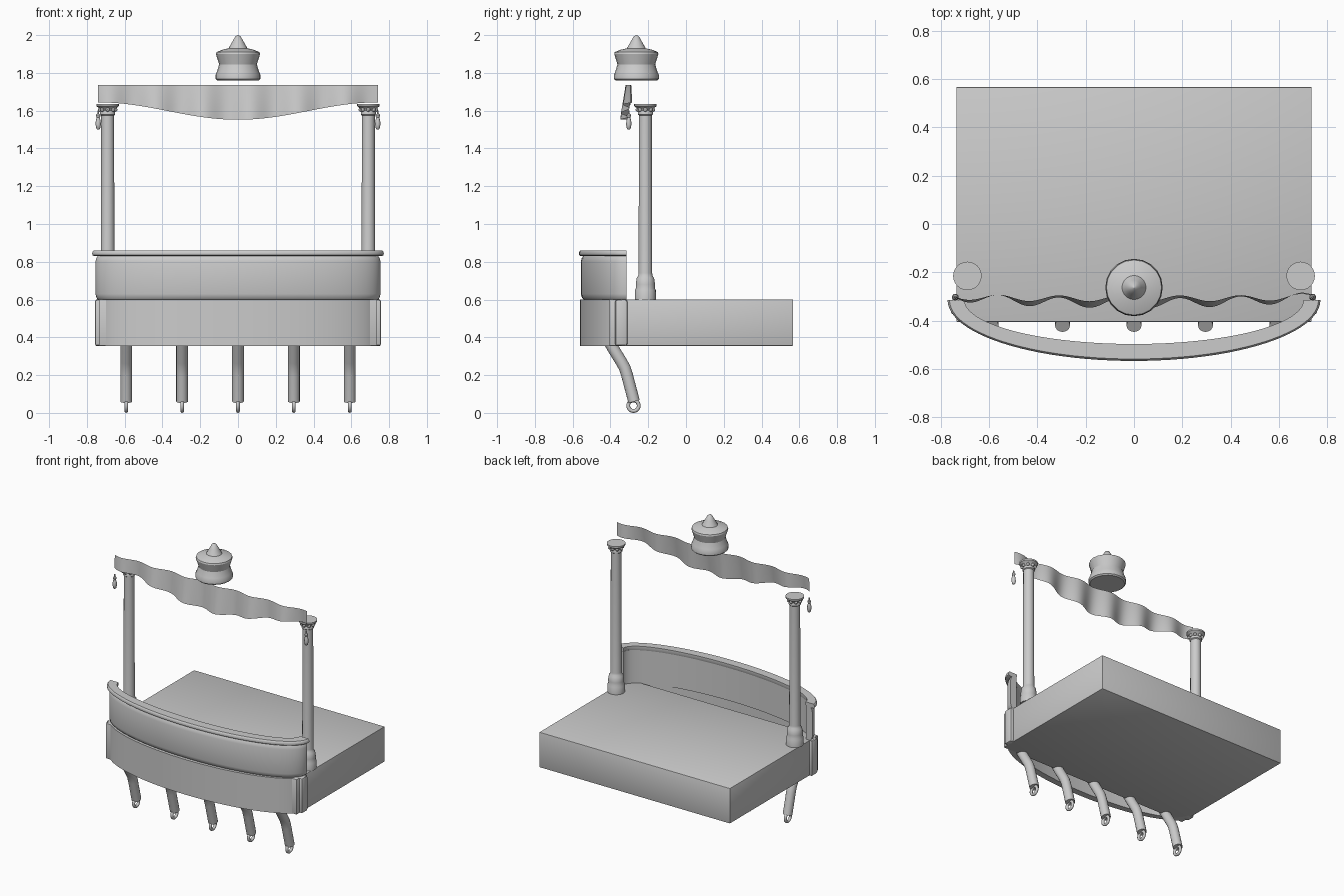
import bpy, bmesh, math
from mathutils import Vector

cube = bpy.data.objects.get("Cube")
if cube:
    bpy.data.objects.remove(cube, do_unlink=True)

GREY = (0.6, 0.6, 0.6, 1)
grey = bpy.data.materials.new("light grey")
grey.use_nodes = True
grey.diffuse_color = GREY
grey.node_tree.nodes["Principled BSDF"].inputs["Base Color"].default_value = GREY


def finish(bm, name, angle=40):
    """Turn a bmesh into a shaded object."""
    if angle:
        bmesh.ops.recalc_face_normals(bm, faces=bm.faces)
    mesh = bpy.data.meshes.new(name)
    bm.to_mesh(mesh)
    bm.free()
    mesh.materials.append(grey)
    obj = bpy.data.objects.new(name, mesh)
    bpy.context.collection.objects.link(obj)
    bpy.ops.object.select_all(action='DESELECT')
    obj.select_set(True)
    bpy.context.view_layer.objects.active = obj
    bpy.ops.object.shade_smooth_by_angle(angle=math.radians(angle or 80))
    return obj


def loft(bm, rings, closed=True, caps=True):
    """Bridge a list of point rings with quads."""
    rows = [[bm.verts.new(p) for p in ring] for ring in rings]
    n = len(rows[0])
    for a, b in zip(rows, rows[1:]):
        for i in range(n if closed else n - 1):
            j = (i + 1) % n
            bm.faces.new((a[i], a[j], b[j], b[i]))
    if caps:
        bm.faces.new(rows[0])
        bm.faces.new(rows[-1])


def turn(bm, x, y, profile, sides=24):
    """Lathe a (radius, z) profile round a vertical axis."""
    steps = [2 * math.pi * i / sides for i in range(sides)]
    loft(bm, [[(x + r * math.cos(t), y + r * math.sin(t), z) for t in steps]
              for r, z in profile])


def bow(name, a, b, profile, cy=-0.315, steps=48):
    """Sweep an (inset, z) section round the bowed front."""
    bm = bmesh.new()
    rings = []
    for i in range(steps + 1):
        t = math.pi * (1 + i / steps)
        rings.append([((a - d) * math.cos(t), cy + (b - d) * math.sin(t), z)
                      for d, z in profile])
    loft(bm, rings)
    return finish(bm, name)


def block(name, lo, hi, bevel):
    bm = bmesh.new()
    bmesh.ops.create_cube(bm, size=1)
    lo, hi = Vector(lo), Vector(hi)
    for v in bm.verts:
        v.co = (lo + hi) / 2 + v.co * (hi - lo)
    bmesh.ops.bevel(bm, geom=bm.edges[:], offset=bevel, segments=2,
                    affect='EDGES', profile=0.5)
    return finish(bm, name)


# Platform
block("platform", (-0.736, -0.405, 0.355), (0.736, 0.567, 0.6), 0.003)

# Bowed counter: skirt, rounded panel and top rail
bow("counter_skirt", 0.752, 0.247,
    [(0, 0.355), (0, 0.6), (0.045, 0.6), (0.045, 0.355)])
bow("counter_panel", 0.755, 0.242,
    [(0.016, 0.6), (0.006, 0.61), (0, 0.63), (0, 0.8), (0.005, 0.82),
     (0.014, 0.832), (0.05, 0.832), (0.05, 0.6)])
bow("counter_rail", 0.772, 0.252,
    [(0.01, 0.83), (0.002, 0.835), (0, 0.845), (0.003, 0.855), (0.008, 0.86),
     (0.07, 0.86), (0.07, 0.845), (0.064, 0.83)])

# Skirt end posts, columns and pendants on both sides
for side, word in ((1, "left"), (-1, "right")):
    xs = sorted((side * 0.705, side * 0.758))
    block(word + "_end_post", (xs[0], -0.375, 0.355), (xs[1], -0.31, 0.6), 0.012)

    cx, cy = side * 0.69, -0.215
    bm = bmesh.new()
    turn(bm, cx, cy, [(0.056, 0.6), (0.055, 0.65), (0.05, 0.66), (0.051, 0.68),
                      (0.046, 0.715), (0.038, 0.725), (0.036, 0.74),
                      (0.034, 1.575), (0.04, 1.58), (0.04, 1.59), (0.036, 1.6),
                      (0.04, 1.61), (0.052, 1.618), (0.059, 1.624), (0.059, 1.635)])
    finish(bm, word + "_column")

    bm = bmesh.new()
    for i in range(8):
        t = 2 * math.pi * i / 8
        lump = bmesh.ops.create_uvsphere(bm, u_segments=8, v_segments=6, radius=0.011)
        bmesh.ops.translate(bm, verts=lump["verts"], vec=(
            cx + 0.041 * math.cos(t), cy + 0.041 * math.sin(t), 1.605))
    finish(bm, word + "_capital_scrolls")

    bm = bmesh.new()
    turn(bm, side * 0.74, -0.303, [(0.004, 1.5), (0.01, 1.505), (0.014, 1.525),
                                   (0.013, 1.545), (0.008, 1.565), (0.011, 1.57),
                                   (0.011, 1.578), (0.005, 1.584), (0.004, 1.6)], 12)
    finish(bm, word + "_pendant")

# Bent legs, each ending in a ring
path = [(-0.42, 0.4), (-0.385, 0.34), (-0.345, 0.275), (-0.325, 0.24),
        (-0.312, 0.2), (-0.275, 0.06)]
SIDES = 16
for k in range(5):
    x = (k - 2) * 0.296
    bm = bmesh.new()
    rings = []
    for i, (y, z) in enumerate(path):
        p, q = path[max(i - 1, 0)], path[min(i + 1, len(path) - 1)]
        along = Vector((0, q[0] - p[0], q[1] - p[1])).normalized()
        across = Vector((1, 0, 0)).cross(along)
        rings.append([Vector((x, y, z)) + 0.031 * (
            Vector((1, 0, 0)) * math.cos(2 * math.pi * s / SIDES)
            + across * math.sin(2 * math.pi * s / SIDES)) for s in range(SIDES)])
    loft(bm, rings)
    finish(bm, "leg_%d" % (k + 1))
    bpy.ops.mesh.primitive_torus_add(
        major_radius=0.028, minor_radius=0.01, major_segments=24, minor_segments=10,
        location=(x, -0.278, 0.038), rotation=(0, math.pi / 2, 0))
    ring = bpy.context.object
    ring.name = "leg_ring_%d" % (k + 1)
    ring.data.materials.append(grey)
    bpy.ops.object.shade_smooth()

# Wavy valance sheet with a curved lower edge
bm = bmesh.new()
rows = []
for j in range(7):
    f = j / 6
    row = []
    for i in range(121):
        x = -0.74 + 1.48 * i / 120
        u = x / 0.74
        bottom = 1.552 + 0.092 * (1 - math.cos(math.pi * u)) / 2
        wave = (0.012 + 0.008 * f) * math.cos(2 * math.pi * (x - 0.19) / 0.25)
        row.append((x, -0.308 - 0.02 * f * (1 - u * u) + wave + 0.008 * u ** 4,
                    1.735 + (bottom - 1.735) * f))
    rows.append(row)
loft(bm, rows, closed=False, caps=False)
finish(bm, "valance", angle=0)

# Finial above the valance
bm = bmesh.new()
turn(bm, 0, -0.263, [(0.11, 1.76), (0.119, 1.768), (0.119, 1.79), (0.112, 1.805),
                     (0.1, 1.845), (0.117, 1.9), (0.114, 1.91), (0.085, 1.922),
                     (0.05, 1.93), (0.03, 1.965), (0.015, 1.992), (0.003, 2.0)], 20)
finish(bm, "finial", angle=30)
